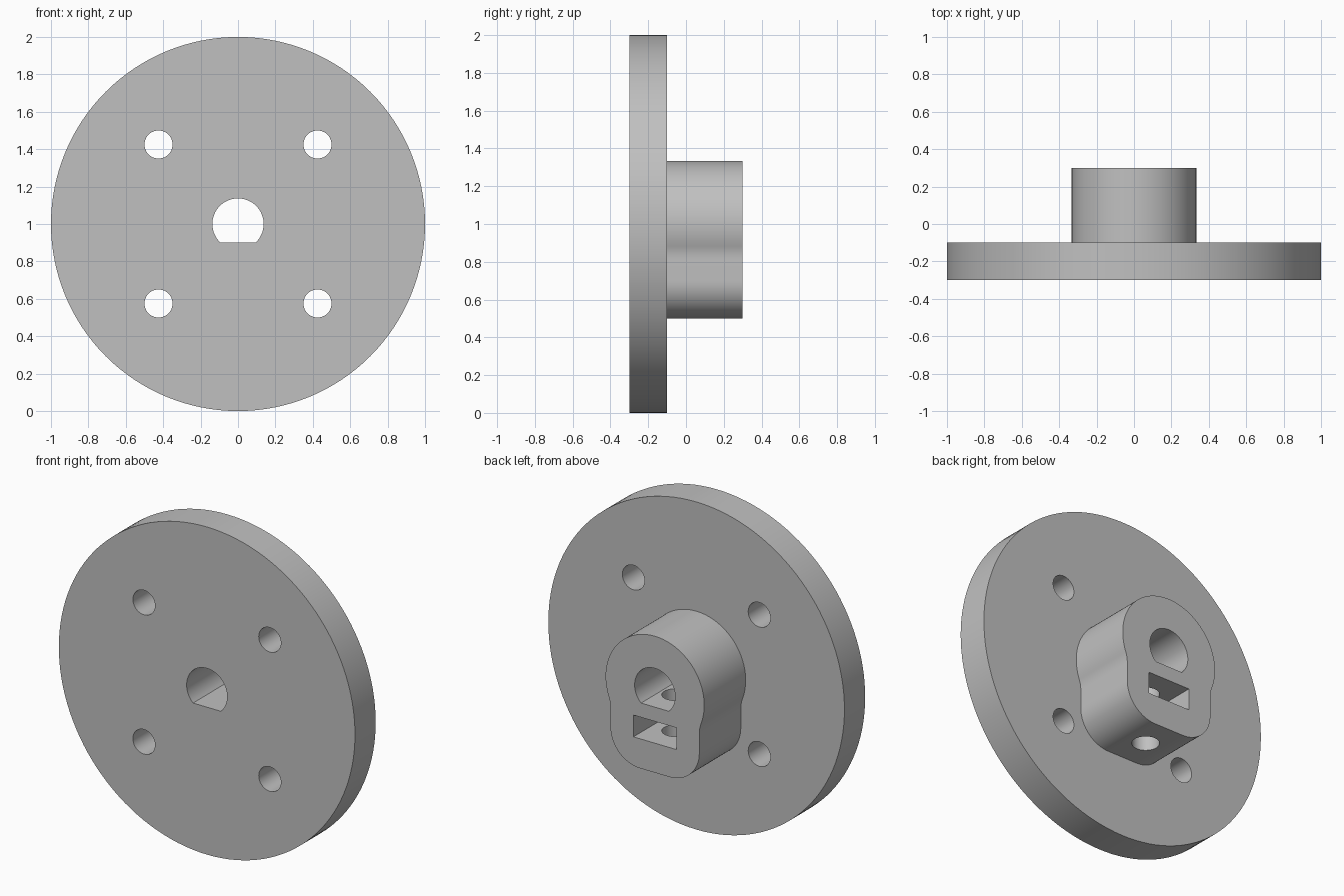
import bpy
import bmesh
from math import cos, sin, pi, sqrt, asin, atan2
from mathutils import Vector

cube = bpy.data.objects.get("Cube")
if cube:
    bpy.data.objects.remove(cube, do_unlink=True)

CENTRE_Z = 1.0
FRONT, FACE, BACK = -0.3, -0.1, 0.3

grey = bpy.data.materials.new("plain grey")
grey.use_nodes = True
colour = (0.53, 0.53, 0.53, 1)
grey.diffuse_color = colour
grey.node_tree.nodes["Principled BSDF"].inputs["Base Color"].default_value = colour


def arc(cx, cz, r, a0, a1, n):
    return [(cx + r * cos(a0 + (a1 - a0) * i / n),
             cz + r * sin(a0 + (a1 - a0) * i / n)) for i in range(n + 1)]


def circle(cx, cz, r, n):
    return arc(cx, cz, r, 0, 2 * pi, n)[:-1]


def prism(name, profile, start, end, axis="Y"):
    """Extrude a profile along y, or along z when axis is Z."""
    def place(p, d):
        return (p[0], d, p[1] + CENTRE_Z) if axis == "Y" else (p[0], p[1], d + CENTRE_Z)
    bm = bmesh.new()
    face = bm.faces.new([bm.verts.new(place(p, start)) for p in profile])
    step = Vector((0, end - start, 0)) if axis == "Y" else Vector((0, 0, end - start))
    new = bmesh.ops.extrude_face_region(bm, geom=[face], use_keep_orig=True)["geom"]
    bmesh.ops.translate(bm, vec=step, verts=[v for v in new if isinstance(v, bmesh.types.BMVert)])
    bmesh.ops.recalc_face_normals(bm, faces=bm.faces[:])
    mesh = bpy.data.meshes.new(name)
    bm.to_mesh(mesh)
    bm.free()
    mesh.materials.append(grey)
    obj = bpy.data.objects.new(name, mesh)
    bpy.context.collection.objects.link(obj)
    return obj


def finish(obj, cutters):
    """Cut the openings, then smooth the curved walls."""
    bpy.ops.object.select_all(action="DESELECT")
    bpy.context.view_layer.objects.active = obj
    obj.select_set(True)
    for cutter in cutters:
        mod = obj.modifiers.new(cutter.name, "BOOLEAN")
        mod.operation = "DIFFERENCE"
        mod.solver = "EXACT"
        mod.object = cutter
        bpy.ops.object.modifier_apply(modifier=mod.name)
    bpy.ops.object.shade_smooth_by_angle(angle=pi / 6)


# Round plate
plate = prism("round_plate", circle(0, 0, 1.0, 128), FRONT, FACE)

# Hub outline: round top, concave blends, narrower foot with rounded corners
R, W, BLEND, CORNER, FOOT = 0.333, 0.3, 0.2, 0.2, -0.5
blend_x = W + BLEND
blend_z = -sqrt((R + BLEND) ** 2 - blend_x ** 2)
join = atan2(blend_z, blend_x)
top = arc(0, 0, R, pi / 2, join, 36)
blend = arc(blend_x, blend_z, BLEND, pi + join, pi, 8)[1:]
corner = arc(W - CORNER, FOOT + CORNER, CORNER, 0, -pi / 2, 16)
right_half = top + blend + corner
left_half = [(-x, z) for x, z in reversed(right_half[1:])]
hub = prism("hub", right_half + left_half, FACE, BACK)

# Cutters: D-shaped bore, bolt holes, nut slot and set screw hole
BORE, FLAT = 0.137, -0.1
a = asin(FLAT / BORE)
bore = prism("bore_cutter", arc(0, 0, BORE, a, pi - a, 48), FRONT - 0.1, BACK + 0.1)
bolts = [prism("bolt_hole_cutter", circle(sx * 0.425, sz * 0.425, 0.075, 40), FRONT - 0.1, FACE + 0.1)
         for sx in (-1, 1) for sz in (-1, 1)]
slot = prism("nut_slot_cutter", [(-0.145, -0.32), (0.145, -0.32), (0.145, -0.187), (-0.145, -0.187)],
             -0.045, BACK + 0.1)
screw = prism("screw_hole_cutter", circle(0, 0.1, 0.077, 40), FOOT - 0.1, 0, "Z")

finish(plate, [bore] + bolts)
finish(hub, [bore, slot, screw])

for cutter in [bore, slot, screw] + bolts:
    bpy.data.objects.remove(cutter, do_unlink=True)
